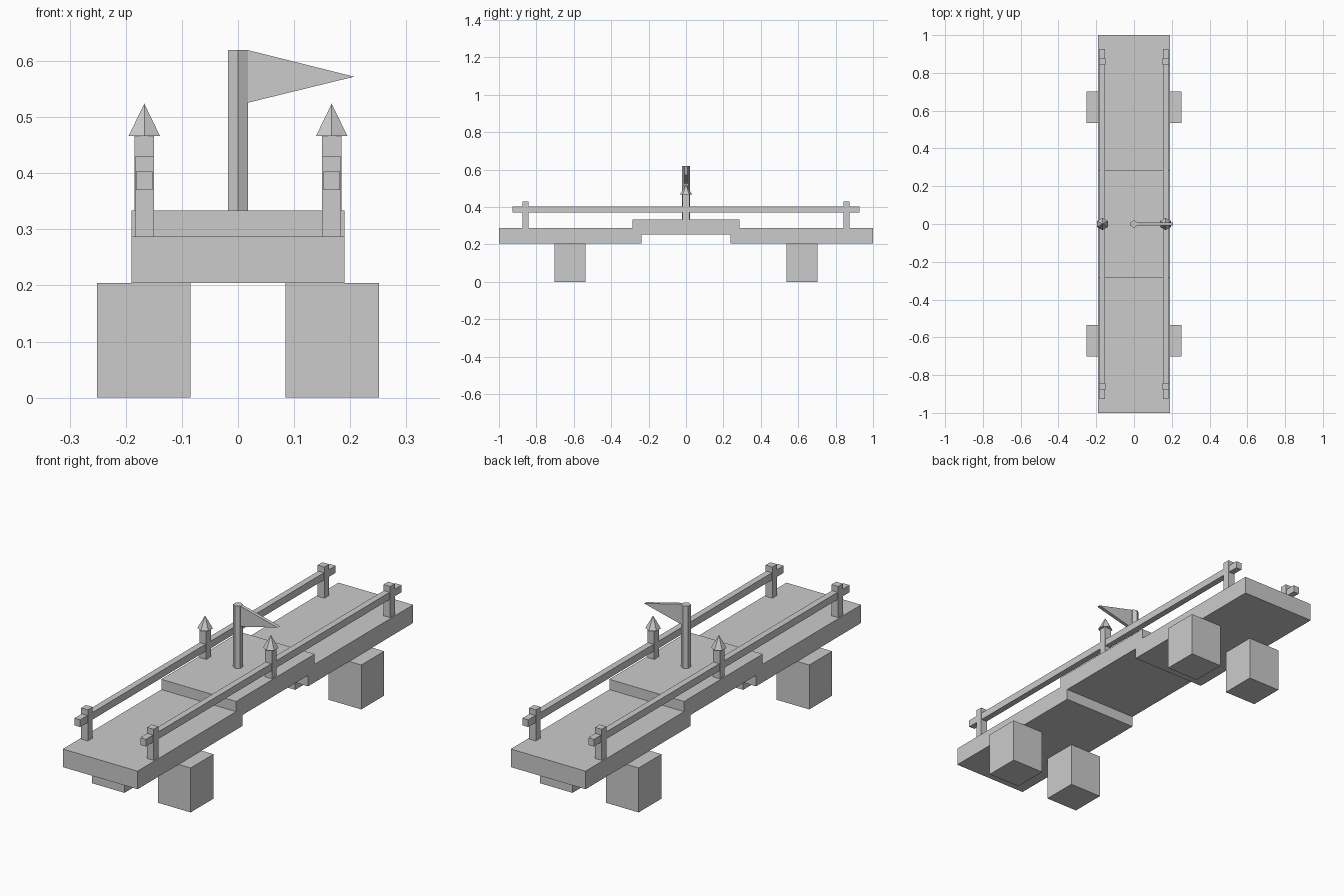
import bpy, bmesh
from math import pi
from mathutils import Matrix

if "Cube" in bpy.data.objects:
    bpy.data.objects.remove(bpy.data.objects["Cube"])


def finish(name, bm):
    bmesh.ops.recalc_face_normals(bm, faces=bm.faces)
    mesh = bpy.data.meshes.new(name)
    bm.to_mesh(mesh)
    bm.free()
    obj = bpy.data.objects.new(name, mesh)
    bpy.context.collection.objects.link(obj)
    return obj


def box(name, x, y, z):
    """Box from (min, max) ranges."""
    bm = bmesh.new()
    bmesh.ops.create_cube(bm, size=1)
    for v in bm.verts:
        v.co = [r[0] + (c + 0.5) * (r[1] - r[0]) for c, r in zip(v.co, (x, y, z))]
    return finish(name, bm)


def hexagon(name, x, r1, r2, z1, z2):
    """Six-sided pole or spike with a corner facing front."""
    bm = bmesh.new()
    place = Matrix.Translation((x, 0, (z1 + z2) / 2)) @ Matrix.Rotation(pi / 2, 4, 'Z')
    bmesh.ops.create_cone(bm, cap_ends=True, segments=6, radius1=r1, radius2=r2,
                          depth=z2 - z1, matrix=place)
    bmesh.ops.remove_doubles(bm, verts=bm.verts, dist=1e-5)
    obj = finish(name, bm)
    # make sure a corner points to -y
    corner = min(obj.data.vertices, key=lambda v: v.co.y)
    if abs(corner.co.x - x) > 1e-4:
        obj.data.transform(Matrix.Translation((x, 0, 0)) @ Matrix.Rotation(pi / 6, 4, 'Z')
                           @ Matrix.Translation((-x, 0, 0)))
    return obj


def around(c, half):
    return (c - half, c + half)


# Deck: raised middle and two lower ends
box("deck_middle", (-0.19, 0.19), (-0.285, 0.285), (0.254, 0.334))
for s, end in ((-1, "front"), (1, "back")):
    box(f"deck_{end}", (-0.19, 0.19), sorted((s * 0.237, s)), (0.204, 0.287))

for sx, side in ((-1, "left"), (1, "right")):
    x = sx * 0.167
    # Piers and end posts
    for sy, end in ((-1, "front"), (1, "back")):
        box(f"pier_{end}_{side}", around(sx * 0.168, 0.083), around(sy * 0.619, 0.083), (0, 0.204))
        box(f"post_{end}_{side}", around(x, 0.017), around(sy * 0.858, 0.017), (0.28, 0.43))
    # Handrail
    box(f"handrail_{side}", around(x, 0.0145), (-0.927, 0.927), (0.37, 0.403))
    # Middle post with pointed cap
    box(f"middle_post_{side}", around(x, 0.0175), around(0, 0.0175), (0.287, 0.467))
    hexagon(f"post_cap_{side}", x, 0.0325, 0, 0.466, 0.524)

# Flagpole
hexagon("flagpole", 0, 0.0203, 0.0203, 0.33, 0.62)

# Pennant: extruded triangle
bm = bmesh.new()
tri = bm.faces.new([bm.verts.new((px, -0.008, pz))
                    for px, pz in ((0.015, 0.525), (0.207, 0.572), (0.015, 0.62))])
ext = bmesh.ops.extrude_face_region(bm, geom=[tri])["geom"]
bmesh.ops.translate(bm, vec=(0, 0.016, 0),
                    verts=[g for g in ext if isinstance(g, bmesh.types.BMVert)])
if len(bm.faces) == 4:
    bm.faces.new([v for v in bm.verts if v.co.y < 0])
finish("pennant", bm)
